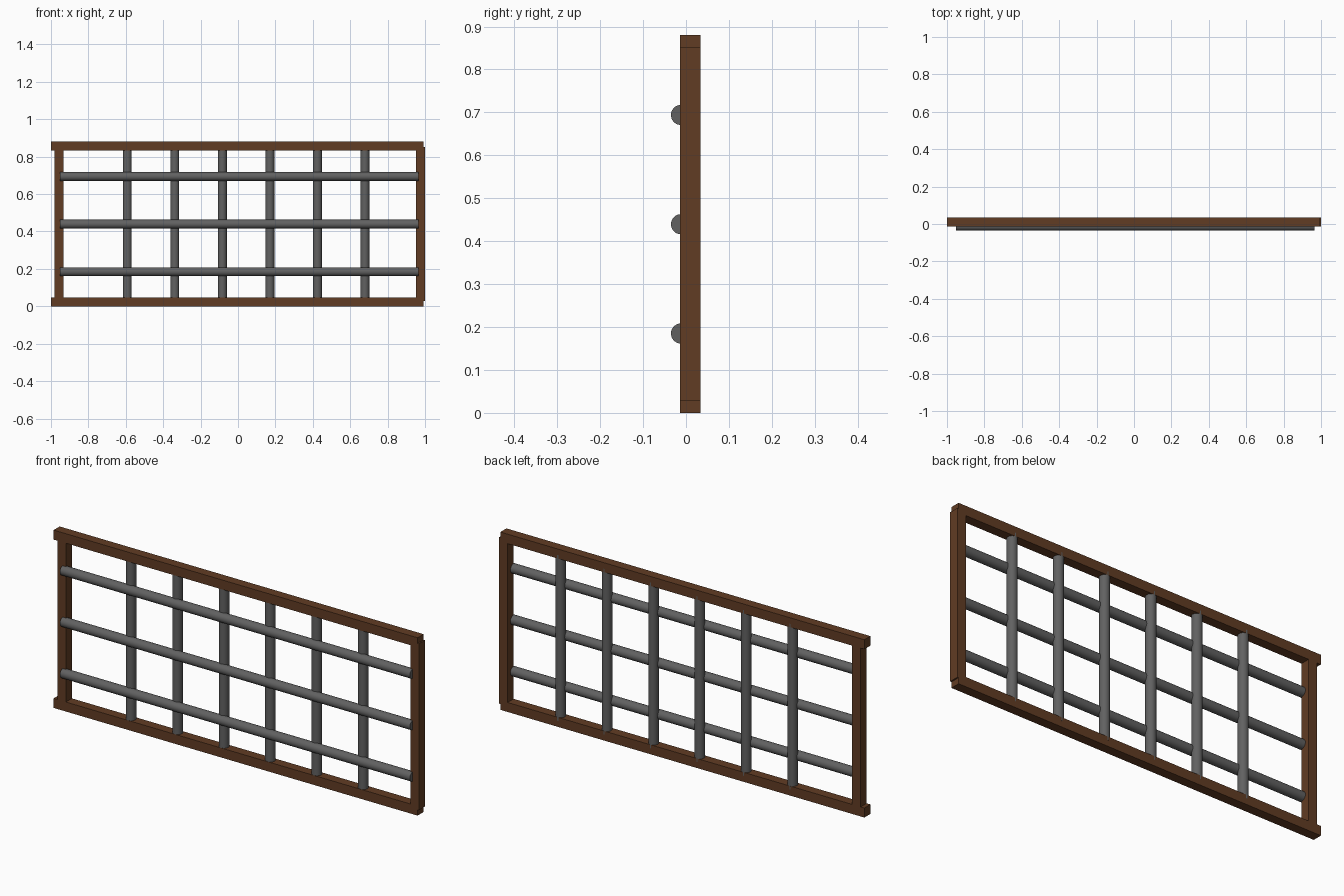
import bpy
from math import pi

if "Cube" in bpy.data.objects:
    bpy.data.objects.remove(bpy.data.objects["Cube"])


def material(name, color):
    m = bpy.data.materials.new(name)
    m.diffuse_color = (*color, 1)
    m.use_nodes = True
    m.node_tree.nodes["Principled BSDF"].inputs["Base Color"].default_value = m.diffuse_color
    return m


WOOD = material("brown_wood", (0.12, 0.045, 0.017))
IRON = material("dark_iron", (0.12, 0.12, 0.12))


def beam(name, x0, x1, z0, z1):
    """Square-section frame timber; all share the same depth."""
    y0, y1 = -0.0135, 0.0335
    bpy.ops.mesh.primitive_cube_add(
        size=1, location=((x0 + x1) / 2, (y0 + y1) / 2, (z0 + z1) / 2))
    ob = bpy.context.object
    ob.name = name
    ob.scale = (x1 - x0, y1 - y0, z1 - z0)
    bpy.ops.object.transform_apply(location=False, rotation=False, scale=True)
    ob.data.materials.append(WOOD)


def bar(name, location, length, rotation=(0, 0, 0)):
    """Round metal bar."""
    bpy.ops.mesh.primitive_cylinder_add(
        vertices=32, radius=0.0235, depth=length,
        location=location, rotation=rotation)
    ob = bpy.context.object
    ob.name = name
    ob.data.materials.append(IRON)
    bpy.ops.object.shade_smooth_by_angle()


# Frame: long rails and slightly offset end posts
T = 0.047
beam("bottom_rail", -1.0, 0.993, 0.0, T)
beam("top_rail", -1.0, 0.993, 0.88 - T, 0.88)
beam("left_post", -0.98, -0.98 + T, 0.029, 0.852)
beam("right_post", 1.0 - T, 1.0, 0.029, 0.852)

# Upright bars, set between the rails
for i in range(6):
    bar(f"vertical_bar_{i + 1}", (-0.592 + 0.2542 * i, 0.0103, 0.44), 0.82)

# Cross bars, half sunk into the front of the posts
for i in range(3):
    bar(f"horizontal_bar_{i + 1}", (0.007, -0.0115, 0.185 + 0.2545 * i),
        1.916, (0, pi / 2, 0))
